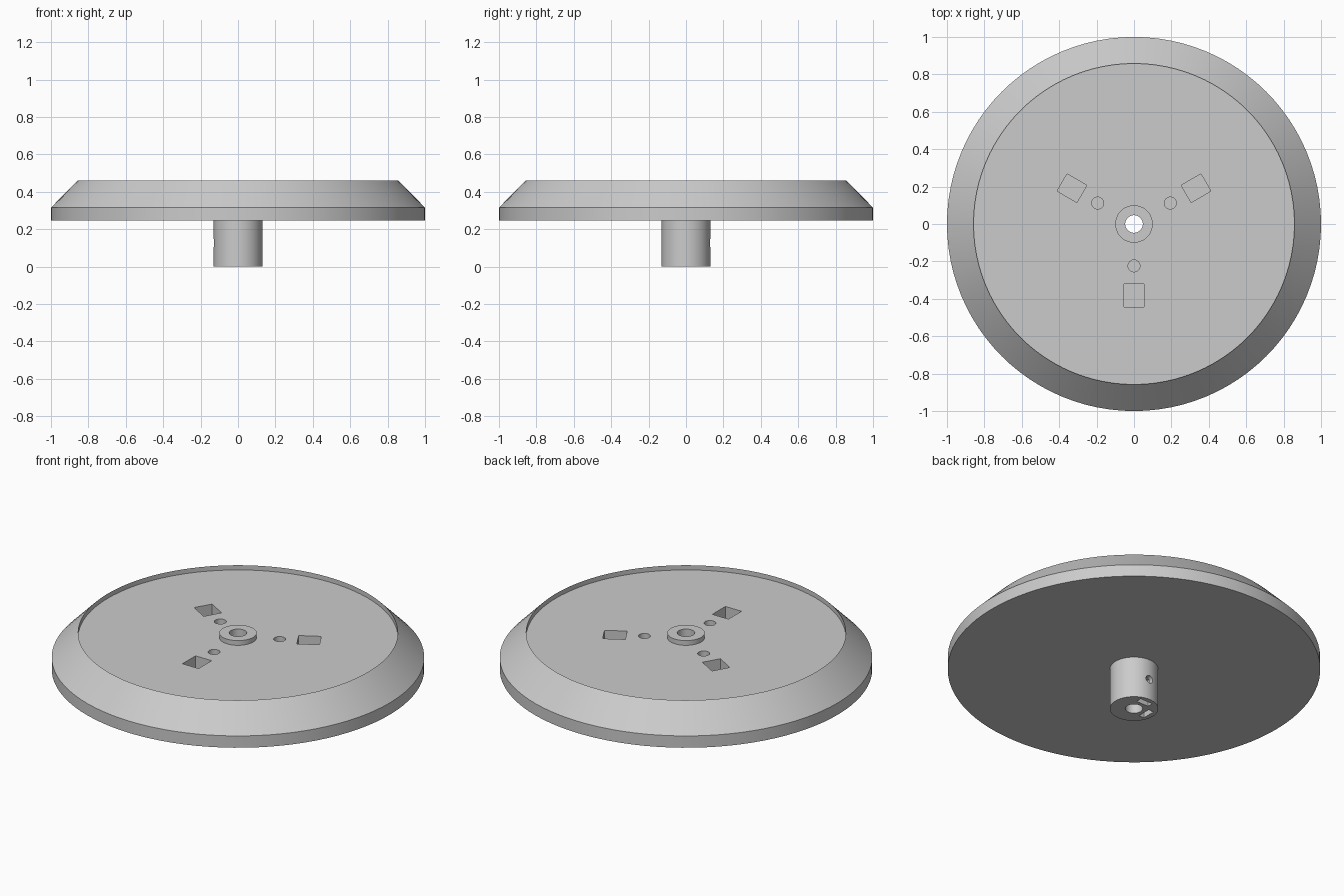
import bpy
import bmesh
from math import pi, radians
from mathutils import Matrix, Vector

cube = bpy.data.objects.get("Cube")
if cube:
    bpy.data.objects.remove(cube, do_unlink=True)

SIDES = 96
FLOOR = 0.432       # height of the recessed top face
POCKET_DEPTH = 0.07

# Single plain grey
grey = bpy.data.materials.new("plain grey")
grey.use_nodes = True
colour = (0.6, 0.6, 0.6, 1)
grey.diffuse_color = colour
grey.node_tree.nodes["Principled BSDF"].inputs["Base Color"].default_value = colour


def make_object(name, bm):
    bmesh.ops.recalc_face_normals(bm, faces=bm.faces)
    mesh = bpy.data.meshes.new(name)
    bm.to_mesh(mesh)
    bm.free()
    mesh.materials.append(grey)
    obj = bpy.data.objects.new(name, mesh)
    bpy.context.collection.objects.link(obj)
    return obj


def lathe(name, profile):
    """Revolve a closed (radius, height) outline about z."""
    bm = bmesh.new()
    verts = [bm.verts.new((r, 0, z)) for r, z in profile]
    edges = [bm.edges.new((a, b)) for a, b in zip(verts, verts[1:] + verts[:1])]
    bmesh.ops.spin(bm, geom=verts + edges, cent=(0, 0, 0), axis=(0, 0, 1),
                   angle=2 * pi, steps=SIDES, use_merge=True)
    bmesh.ops.remove_doubles(bm, verts=bm.verts, dist=0.0001)
    return make_object(name, bm)


def add_box(bm, centre, size, turn):
    bmesh.ops.create_cube(bm, size=1, matrix=turn @ Matrix.Translation(centre)
                          @ Matrix.Diagonal(Vector(size).to_4d()))


def add_cylinder(bm, centre, radius, length, turn, tilt=0):
    bmesh.ops.create_cone(bm, cap_ends=True, segments=32, radius1=radius,
                          radius2=radius, depth=length,
                          matrix=turn @ Matrix.Translation(centre)
                          @ Matrix.Rotation(tilt, 4, 'Y'))


def cut(target, name, bm):
    """Subtract the cutter and bake the result."""
    cutter = make_object(name, bm)
    cutter.hide_render = True
    mod = target.modifiers.new(name, 'BOOLEAN')
    mod.operation = 'DIFFERENCE'
    mod.solver = 'EXACT'
    mod.object = cutter
    bpy.context.view_layer.objects.active = target
    bpy.ops.object.modifier_apply(modifier=name)
    bpy.data.objects.remove(cutter, do_unlink=True)


# Bevelled dish, centre boss, lower shaft and through bore
disc = lathe("flanged_disc", [
    (0.047, 0), (0.13, 0), (0.13, 0.245), (1, 0.245), (1, 0.315),
    (0.858, 0.46), (0.858, FLOOR), (0.1, FLOOR), (0.1, 0.46), (0.047, 0.46)])

# Three rectangular pockets and round blind holes in the dish floor
pockets = bmesh.new()
for angle in (-90, 30, 150):
    turn = Matrix.Rotation(radians(angle), 4, 'Z')
    add_box(pockets, (0.383, 0, FLOOR), (0.122, 0.106, 2 * POCKET_DEPTH), turn)
    add_cylinder(pockets, (0.224, 0, FLOOR), 0.032, 2 * POCKET_DEPTH, turn)
cut(disc, "pocket_cutter", pockets)

# Nut slots in the shaft end, each crossed by a radial screw hole
slots, screws = bmesh.new(), bmesh.new()
for angle in (90, 180):
    turn = Matrix.Rotation(radians(angle), 4, 'Z')
    add_box(slots, (0.086, 0, 0), (0.034, 0.08, 0.32), turn)
    add_cylinder(screws, (0.1, 0, 0.125), 0.023, 0.16, turn, pi / 2)
cut(disc, "slot_cutter", slots)
cut(disc, "screw_cutter", screws)

# Smooth round walls, keep edges crisp
bpy.ops.object.select_all(action='DESELECT')
disc.select_set(True)
bpy.context.view_layer.objects.active = disc
bpy.ops.object.shade_smooth_by_angle(angle=radians(30))
